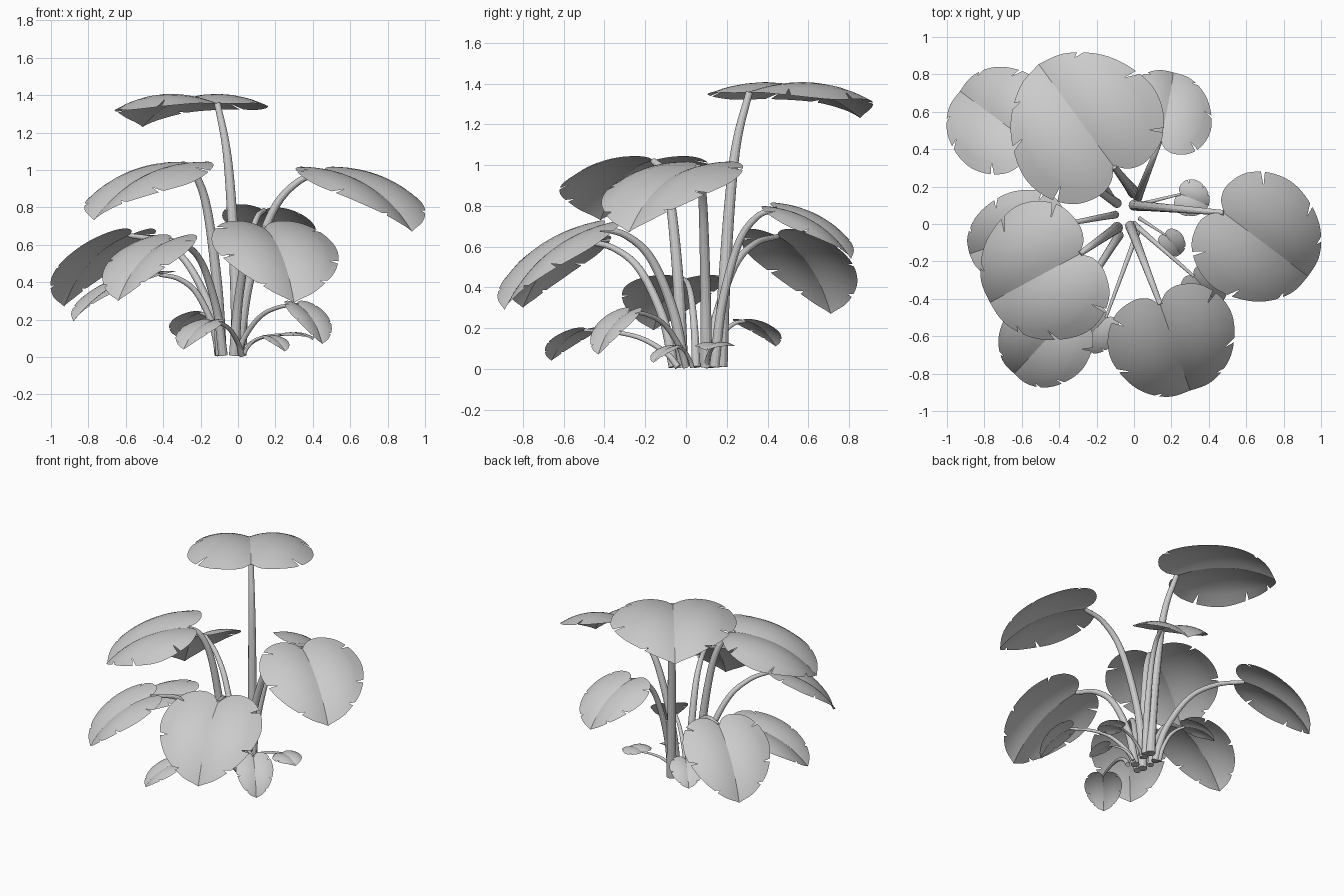
import bpy, math
from mathutils import Vector, Matrix
from mathutils.geometry import interpolate_bezier

if "Cube" in bpy.data.objects:
    bpy.data.objects.remove(bpy.data.objects["Cube"])

# half outline of a heart-shaped leaf: (along midrib, sideways), attach point to tip
HALF = [(0, 0), (-.09, .08), (-.12, .2), (-.06, .36), (.1, .48), (.31, .53),
        (.53, .49), (.75, .38), (.93, .19), (1, 0)]
STEPS = 12
SLITS = {1: (45, 74, 89), -1: (41, 69, 91)}
ROWS = (0, .12, .25, .4, .55, .7, .8, 1)


def spline(pts, steps):
    """Catmull-Rom through points."""
    p = [Vector(q) for q in pts]
    p = [p[0] * 2 - p[1]] + p + [p[-1] * 2 - p[-2]]
    out = []
    for i in range(1, len(p) - 2):
        a, b = p[i], p[i + 1]
        seg = interpolate_bezier(a, a + (b - p[i - 1]) / 6, b - (p[i + 2] - a) / 6, b, steps + 1)
        out += [Vector(q) for q in seg[:-1]]
    return out + [p[-2]]


def link_mesh(name, verts, faces):
    me = bpy.data.meshes.new(name)
    me.from_pydata(verts, [], faces)
    me.validate()
    ob = bpy.data.objects.new(name, me)
    bpy.context.collection.objects.link(ob)
    return ob


def leaf(name, base, tip, width, roll=0, arch=.11):
    base, tip = Vector(base), Vector(tip)
    d = tip - base
    length = d.length
    d.normalize()
    rot = Matrix.Rotation(math.radians(roll), 3, d)
    side = rot @ Vector((0, 0, 1)).cross(d).normalized()
    up = d.cross(side)
    wide = width / (1.06 * length)
    outline = spline([(u, v, 0) for u, v in HALF], STEPS)
    n, m = len(outline), len(ROWS)
    verts, faces = [], []
    for s in (1, -1):
        off = len(verts)
        for i, o in enumerate(outline):
            mid = max(0, (i / (n - 1)) ** 1.2)
            for t in ROWS:
                # slits pull the rim inwards
                if t == 1 and i in SLITS[s]:
                    t = .81
                u = mid + (o.x - mid) * t
                v = o.y * t * wide
                h = arch * 4 * u * (1 - u) + .36 * v - .82 * v * v
                verts.append(base + (d * u + side * v * s + up * h) * length)
        for i in range(n - 1):
            for j in range(m - 1):
                a = off + i * m + j
                f = (a, a + m, a + m + 1, a + 1)
                faces.append(f[::-1] if s == 1 else f)
    ob = link_mesh(name, verts, faces)
    # weld the midrib, keep its crease sharp
    mod = ob.modifiers.new("weld", 'WELD')
    mod.merge_threshold = .0003
    return ob


def stem(name, ground, top, r, rise):
    a, b = Vector((*ground, .01)), Vector(top)
    pts = [a]
    for t, h in rise:
        q = a.lerp(b, t)
        q.z = b.z * h
        pts.append(q)
    path = spline(pts + [b], 6)
    sides, verts, faces = 12, [], []
    x = Vector((1, 0, 0))
    for i, p in enumerate(path):
        tan = (path[min(i + 1, len(path) - 1)] - path[max(i - 1, 0)]).normalized()
        # carry the ring direction along so the tube does not twist
        x = (x - tan * tan.dot(x)).normalized()
        y = tan.cross(x)
        rad = r * (1 - .5 * i / (len(path) - 1))
        for k in range(sides):
            w = 2 * math.pi * k / sides
            verts.append(p + (x * math.cos(w) + y * math.sin(w)) * rad)
        if i:
            o, q = (i - 1) * sides, i * sides
            faces += [(o + k, o + (k + 1) % sides, q + (k + 1) % sides, q + k) for k in range(sides)]
    last = len(verts) - sides
    faces += [tuple(range(sides))[::-1], tuple(range(last, last + sides))]
    return link_mesh(name, verts, faces)


TALL = ((.12, .3), (.36, .65), (.6, .84))
BENT = ((.12, .4), (.38, .78), (.68, .95))
# name, ground point, leaf attach point, leaf tip, leaf width, roll, stem radius
PLANT = [
    ("top", (0, .17), (-.11, .31, 1.355), (-.51, .855, 1.23), .84, 0, .034),
    ("upper_left", (-.09, -.02), (-.29, -.16, 1.02), (-.77, -.42, .73), .77, 0, .031),
    ("upper_right", (0, .10), (.48, .06, .99), (.93, -.28, .67), .70, 0, .029),
    ("front", (-.02, -.01), (.14, -.43, .69), (.30, -.89, .29), .69, 0, .028),
    ("lower_front_left", (-.08, -.06), (-.36, -.50, .625), (-.64, -.80, .30), .50, 0, .025),
    ("lower_left", (-.10, .05), (-.42, -.01, .44), (-.88, -.16, .19), .49, 0, .021),
    ("back_left", (-.09, .11), (-.58, .45, .65), (-.93, .71, .27), .59, 0, .025),
    ("back_right", (.02, .14), (.14, .445, .785), (.21, .81, .54), .51, 6, .025),
    ("small_front_left", (.02, -.04), (-.15, -.50, .19), (-.29, -.66, .04), .25, 0, .016),
    ("small_front_right", (0, 0), (.32, -.28, .28), (.45, -.43, .07), .25, 0, .017),
    ("small_back_left", (-.11, .13), (-.20, .29, .235), (-.33, .44, .11), .23, 0, .016),
    ("small_right", (.01, .1), (.25, .16, .12), (.40, .10, .09), .20, 0, .013),
    ("small_low", (.03, .03), (.17, -.06, .11), (.25, -.16, .03), .14, 0, .011),
]
for name, ground, attach, tip, width, roll, r in PLANT:
    parts = [leaf(name + "_leaf", attach, tip, width, roll),
             stem(name + "_stem", ground, attach, r, TALL if name == "top" else BENT)]
    for ob in parts:
        bpy.ops.object.select_all(action='DESELECT')
        ob.select_set(True)
        bpy.context.view_layer.objects.active = ob
        for mod in list(ob.modifiers):
            bpy.ops.object.modifier_apply(modifier=mod.name)
        bpy.ops.object.shade_smooth_by_angle(angle=math.radians(25))
